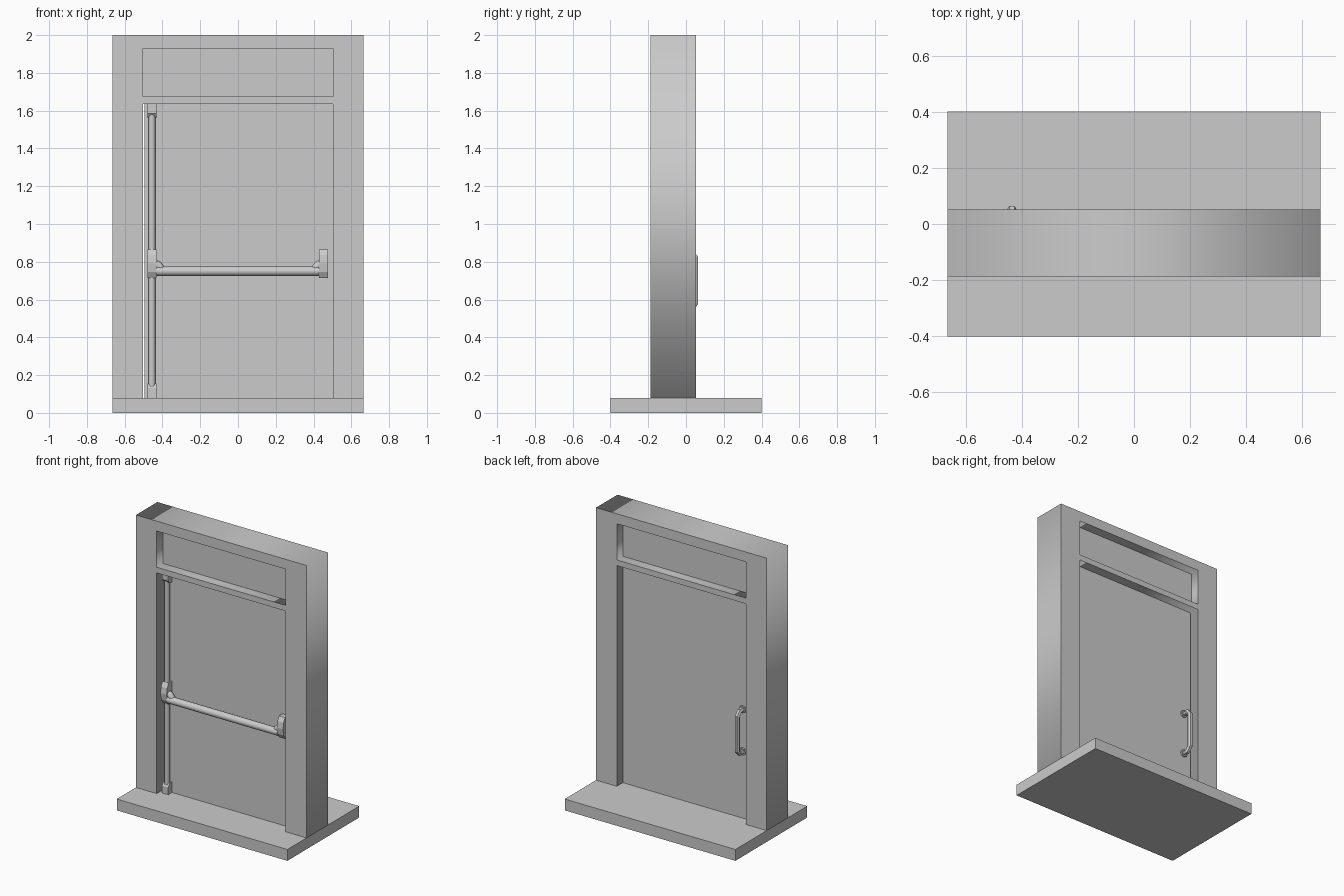
import bpy
import bmesh
from mathutils import Vector

cube = bpy.data.objects.get("Cube")
if cube:
    bpy.data.objects.remove(cube, do_unlink=True)

GREY = (0.6, 0.6, 0.6, 1)
mat = bpy.data.materials.new("plain grey")
mat.use_nodes = True
mat.diffuse_color = GREY
mat.node_tree.nodes["Principled BSDF"].inputs["Base Color"].default_value = GREY


def add(name, data):
    ob = bpy.data.objects.new(name, data)
    bpy.context.scene.collection.objects.link(ob)
    data.materials.append(mat)
    return ob


def finish(name, bm):
    bmesh.ops.recalc_face_normals(bm, faces=bm.faces)
    mesh = bpy.data.meshes.new(name)
    bm.to_mesh(mesh)
    bm.free()
    return add(name, mesh)


def box(name, lo, hi):
    bm = bmesh.new()
    bmesh.ops.create_cube(bm, size=1)
    lo, hi = Vector(lo), Vector(hi)
    for v in bm.verts:
        v.co = (lo + hi) / 2 + v.co * (hi - lo)
    return finish(name, bm)


def prism(name, profile, x0, x1):
    """Extrude a (y, z) outline along x."""
    bm = bmesh.new()
    face = bm.faces.new([bm.verts.new((x0, y, z)) for y, z in profile])
    ext = bmesh.ops.extrude_face_region(bm, geom=[face])["geom"]
    bmesh.ops.translate(bm, vec=(x1 - x0, 0, 0),
                        verts=[e for e in ext if isinstance(e, bmesh.types.BMVert)])
    return finish(name, bm)


def to_mesh(ob):
    bpy.ops.object.select_all(action='DESELECT')
    ob.select_set(True)
    bpy.context.view_layer.objects.active = ob
    bpy.ops.object.convert(target='MESH')


def spline(curve, points, cyclic=False):
    s = curve.splines.new('POLY')
    s.points.add(len(points) - 1)
    for p, co in zip(s.points, points):
        p.co = (*co, 1)
    s.use_cyclic_u = cyclic


def tube(name, points, radius, res, smooth=True):
    curve = bpy.data.curves.new(name, 'CURVE')
    curve.dimensions = '3D'
    curve.bevel_depth = radius
    curve.bevel_resolution = res
    curve.use_fill_caps = True
    spline(curve, points)
    ob = add(name, curve)
    to_mesh(ob)
    if smooth:
        bpy.ops.object.shade_smooth_by_angle(angle=0.7)
    else:
        bpy.ops.object.shade_flat()
    return ob


FRONT, BACK = -0.187, 0.052        # wall faces
DOOR_F, DOOR_B = -0.117, -0.015    # door faces
FLOOR, HEAD = 0.08, 1.635
W, JAMB = 0.665, 0.503

# Floor slab
box("floor_slab", (-W, -0.4, 0), (W, 0.4, FLOOR))

# Wall frame: outline notched for the doorway, with a hole for the transom
wall = bpy.data.curves.new("wall_frame", 'CURVE')
wall.dimensions = '2D'
wall.fill_mode = 'BOTH'
wall.extrude = (BACK - FRONT) / 2
spline(wall, [(-W, FLOOR, 0), (-JAMB, FLOOR, 0), (-JAMB, HEAD, 0), (JAMB, HEAD, 0),
              (JAMB, FLOOR, 0), (W, FLOOR, 0), (W, 2, 0), (-W, 2, 0)], True)
spline(wall, [(-JAMB, 1.675, 0), (JAMB, 1.675, 0), (JAMB, 1.93, 0), (-JAMB, 1.93, 0)], True)
wall_ob = add("wall_frame", wall)
wall_ob.rotation_euler.x = 1.570796
wall_ob.location.y = (FRONT + BACK) / 2
to_mesh(wall_ob)

# Door leaf with a narrow gap on the latch side, and fixed panel above
box("door_leaf", (-0.496, DOOR_F, FLOOR), (JAMB, DOOR_B, HEAD))
box("transom_panel", (-JAMB, DOOR_F, 1.675), (JAMB, DOOR_B, 1.93))

# Exit device: vertical latch rod with end brackets
ROD_X = -0.456
tube("latch_rod", [(ROD_X, -0.137, 0.14), (ROD_X, -0.137, 1.58)], 0.019, 4)
for name, base, tip in (("bottom_latch", FLOOR, 0.155), ("top_latch", HEAD, 1.565)):
    mid = base + (tip - base) * 0.7
    prism(name, [(DOOR_F, base), (-0.16, base), (-0.16, mid), (-0.145, tip), (DOOR_F, tip)],
          ROD_X - 0.024, ROD_X + 0.024)

# Push bar housings with chamfered noses
nose = [(DOOR_F, 0.715), (-0.155, 0.715), (-0.172, 0.745), (-0.178, 0.79),
        (-0.172, 0.835), (-0.155, 0.865), (DOOR_F, 0.865)]
for name, x0 in (("latch_housing", -0.48), ("hinge_housing", 0.428)):
    prism(name, nose, x0, x0 + 0.048)

# Push bar and its curved arms
tube("push_bar", [(-0.435, -0.155, 0.75), (0.43, -0.155, 0.75)], 0.025, 6)
for side, name in ((-1, "latch_arm"), (1, "hinge_arm")):
    tube(name, [(side * x, -0.15, z) for x, z in
                ((0.435, 0.788), (0.425, 0.784), (0.413, 0.77), (0.405, 0.752))], 0.022, 4)

# Pull handle on the back, with round foot flanges
HX, LOW, HIGH = -0.435, 0.553, 0.85
tube("pull_handle", [(HX, y, z) for y, z in
     ((DOOR_B, LOW), (0.025, LOW), (0.05, LOW + 0.028),
      (0.05, HIGH - 0.028), (0.025, HIGH), (DOOR_B, HIGH))], 0.018, 1, False)
for name, z in (("lower_flange", LOW), ("upper_flange", HIGH)):
    tube(name, [(HX, DOOR_B, z), (HX, DOOR_B + 0.012, z)], 0.026, 2, False)
